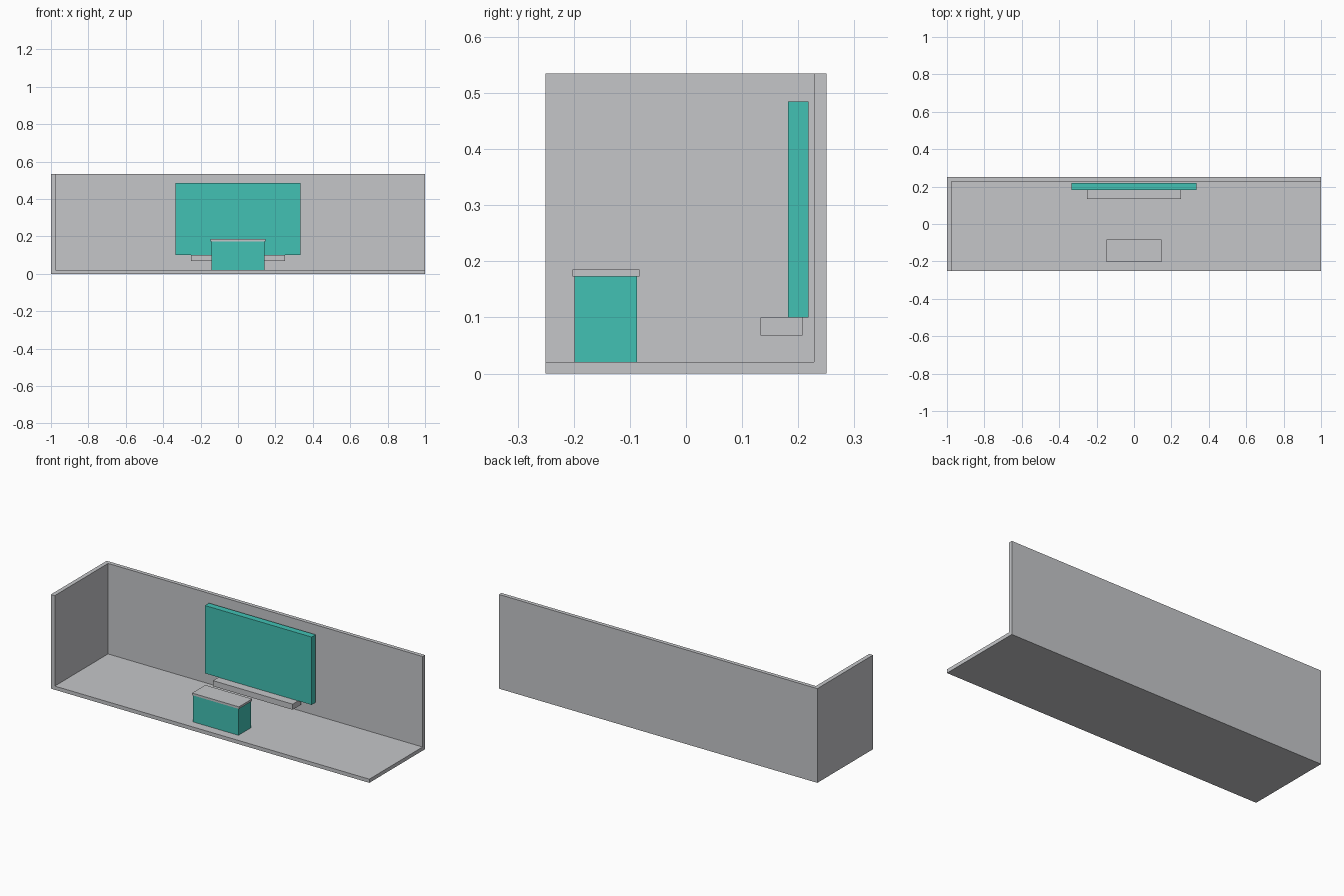
import bpy

if "Cube" in bpy.data.objects:
    bpy.data.objects.remove(bpy.data.objects["Cube"])


def material(name, rgb):
    m = bpy.data.materials.new(name)
    m.diffuse_color = (*rgb, 1.0)
    m.use_nodes = True
    m.node_tree.nodes["Principled BSDF"].inputs["Base Color"].default_value = m.diffuse_color
    return m


grey = material("light grey", (0.558, 0.565, 0.584))
teal = material("teal", (0.054, 0.533, 0.456))


def box(name, x, y, z, mat):
    """Box spanning the (min, max) ranges given on each axis."""
    bpy.ops.mesh.primitive_cube_add(size=1)
    ob = bpy.context.object
    ob.name = name
    for v in ob.data.vertices:
        v.co = [r[0] + (c + 0.5) * (r[1] - r[0]) for c, r in zip(v.co, (x, y, z))]
    ob.data.materials.append(mat)
    return ob


# Stage shell: floor, back wall and left wall left over after carving the room
shell = box("stage_shell", (-1, 1), (-0.25, 0.25), (0, 0.535), grey)
void = box("room_cutter", (-0.976, 1.2), (-0.5, 0.228), (0.021, 0.8), grey)
cut = shell.modifiers.new("carve_room", "BOOLEAN")
cut.operation = "DIFFERENCE"
cut.solver = "EXACT"
cut.object = void
bpy.context.view_layer.objects.active = shell
bpy.ops.object.modifier_apply(modifier=cut.name)
bpy.data.objects.remove(void)

# Screen on the back wall with a shelf below it
box("screen", (-0.335, 0.335), (0.182, 0.218), (0.10, 0.485), teal)
box("shelf", (-0.25, 0.25), (0.133, 0.208), (0.068, 0.10), grey)

# Counter with an overhanging top, its base set into the floor
box("counter_body", (-0.142, 0.142), (-0.199, -0.087), (0.001, 0.173), teal)
box("counter_top", (-0.147, 0.147), (-0.202, -0.083), (0.173, 0.185), grey)
